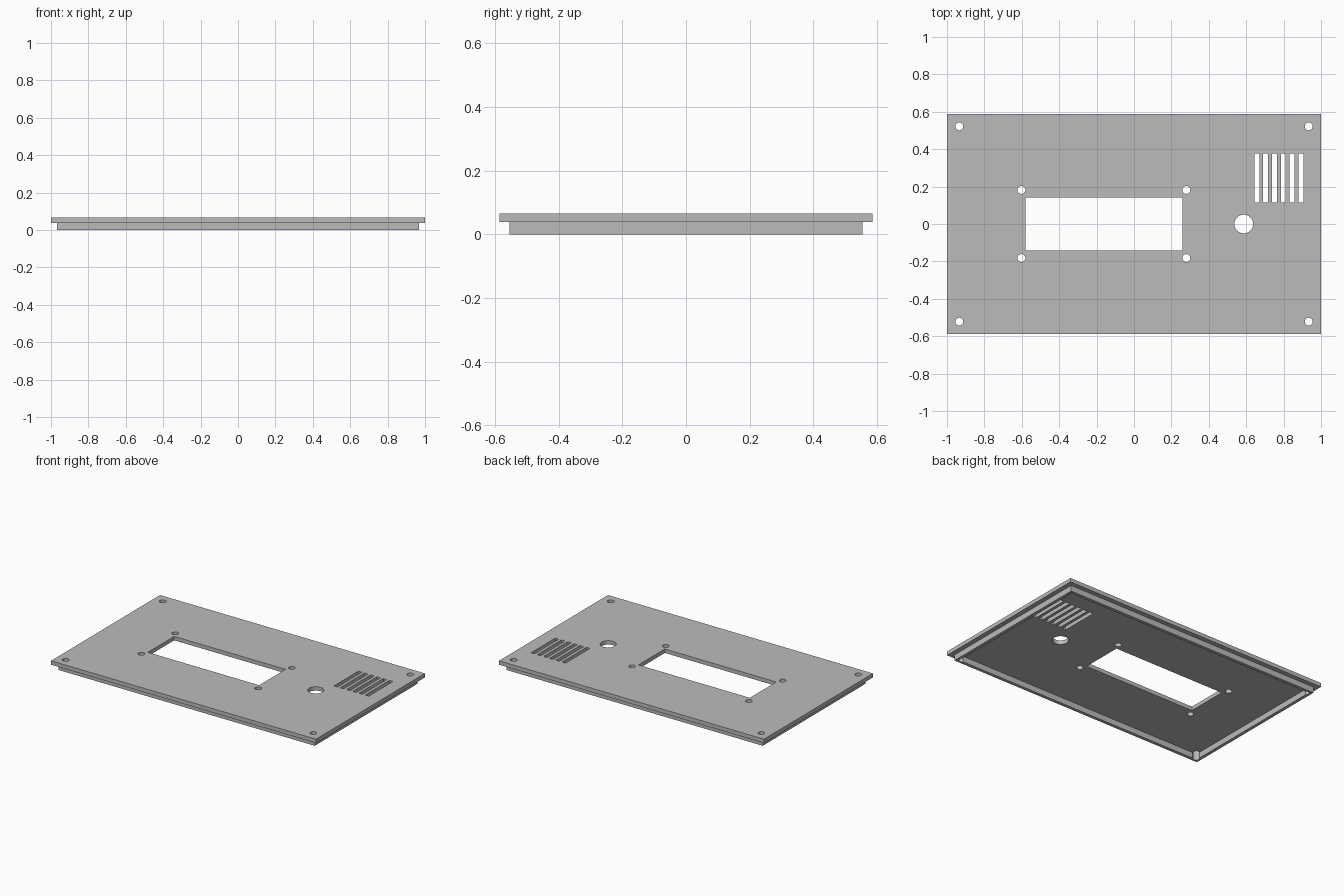
import bpy
import bmesh
from mathutils import Matrix, Vector

cube = bpy.data.objects.get("Cube")
if cube:
    bpy.data.objects.remove(cube, do_unlink=True)

HALF_X, HALF_Y = 1.0, 0.587
SEAM, TOP = 0.039, 0.066
LIP, WALL = 0.032, 0.022

grey = bpy.data.materials.new("panel grey")
grey.use_nodes = True
colour = (0.5, 0.5, 0.5, 1)
grey.diffuse_color = colour
grey.node_tree.nodes["Principled BSDF"].inputs["Base Color"].default_value = colour


def add_box(bm, x, y, hx, hy, z0, z1):
    size = Matrix.Diagonal((2 * hx, 2 * hy, z1 - z0, 1))
    bmesh.ops.create_cube(bm, size=1, matrix=Matrix.Translation((x, y, (z0 + z1) / 2)) @ size)


def add_drill(bm, x, y, radius):
    bmesh.ops.create_cone(bm, cap_ends=True, segments=32, radius1=radius, radius2=radius,
                          depth=0.4, matrix=Matrix.Translation((x, y, 0)))


def make_object(name, bm):
    mesh = bpy.data.meshes.new(name)
    bm.to_mesh(mesh)
    bm.free()
    mesh.materials.append(grey)
    obj = bpy.data.objects.new(name, mesh)
    bpy.context.collection.objects.link(obj)
    return obj


def cut(obj, cutter):
    mod = obj.modifiers.new("cut", "BOOLEAN")
    mod.operation, mod.solver, mod.object = "DIFFERENCE", "EXACT", cutter
    bpy.context.view_layer.objects.active = obj
    bpy.ops.object.modifier_apply(modifier=mod.name)


# Solid plate and the solid block that becomes the rim
bm = bmesh.new()
add_box(bm, 0, 0, HALF_X, HALF_Y, SEAM, TOP)
plate = make_object("face_plate", bm)

bm = bmesh.new()
add_box(bm, 0, 0, HALF_X - LIP, HALF_Y - LIP, 0, SEAM)
rim = make_object("locating_rim", bm)

# Hollow of the rim
bm = bmesh.new()
add_box(bm, 0, 0, HALF_X - LIP - WALL, HALF_Y - LIP - WALL, -0.1, 0.2)
hollow = make_object("rim_hollow_cutter", bm)

# Corner screw holes pass through plate and rim
bm = bmesh.new()
for sx in (-1, 1):
    for sy in (-1, 1):
        add_drill(bm, sx * 0.934, sy * 0.522, 0.021)
corners = make_object("corner_hole_cutter", bm)

# Display window, its mounting holes, the knob hole and the speaker slots
bm = bmesh.new()
add_box(bm, -0.161, 0, 0.42, 0.142, -0.2, 0.2)
for x in (-0.602, 0.28):
    for y in (-0.182, 0.182):
        add_drill(bm, x, y, 0.021)
add_drill(bm, 0.587, 0, 0.05)
for i in range(6):
    add_box(bm, 0.657 + i * 0.047, 0.247, 0.0133, 0.131, -0.2, 0.2)
openings = make_object("opening_cutter", bm)

cut(rim, hollow)
cut(rim, corners)
cut(plate, corners)
cut(plate, openings)
for helper in (hollow, corners, openings):
    bpy.data.objects.remove(helper, do_unlink=True)

# Smooth hole walls with sharp edges
for obj in (plate, rim):
    bpy.ops.object.select_all(action="DESELECT")
    obj.select_set(True)
    bpy.context.view_layer.objects.active = obj
    bpy.ops.object.shade_smooth_by_angle(angle=0.6)
